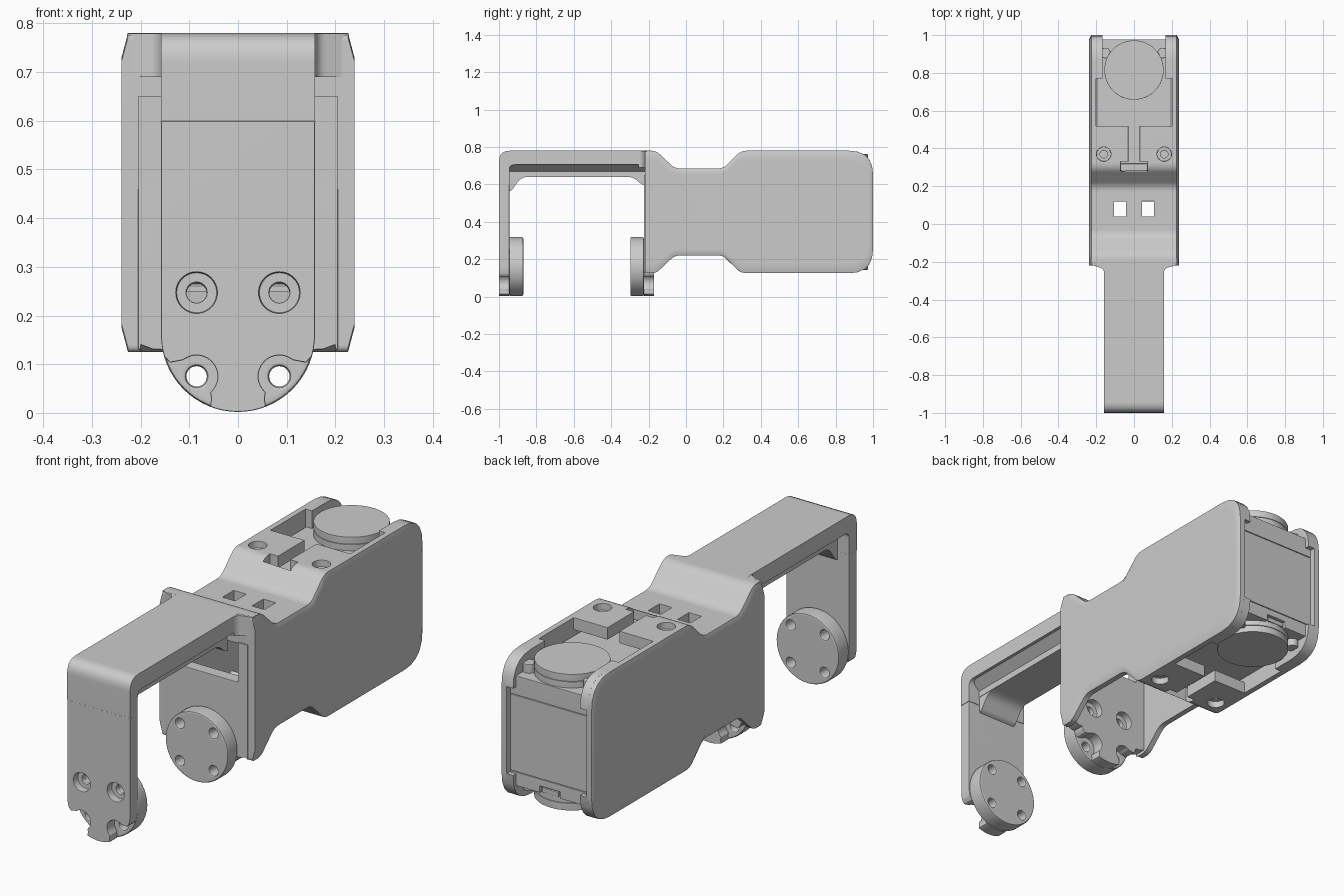
import bpy, bmesh
from math import pi, sin, cos
from mathutils import Vector

default = bpy.data.objects.get("Cube")
if default:
    bpy.data.objects.remove(default, do_unlink=True)


def place(axis, p, q, a):
    return {"x": (a, p, q), "y": (p, a, q), "z": (p, q, a)}[axis]


def prism(name, pts, axis, lo, hi, taper=None):
    """Extrude a 2D profile along an axis; taper maps the profile at the far end."""
    bm = bmesh.new()
    far = [taper(*p) for p in pts] if taper else pts
    a = [bm.verts.new(place(axis, p[0], p[1], lo)) for p in pts]
    b = [bm.verts.new(place(axis, p[0], p[1], hi)) for p in far]
    bm.faces.new(a)
    bm.faces.new(b)
    n = len(pts)
    for i in range(n):
        j = (i + 1) % n
        bm.faces.new((a[i], a[j], b[j], b[i]))
    bmesh.ops.recalc_face_normals(bm, faces=bm.faces)
    me = bpy.data.meshes.new(name)
    bm.to_mesh(me)
    bm.free()
    ob = bpy.data.objects.new(name, me)
    bpy.context.collection.objects.link(ob)
    return ob


def rounded(corners, steps=5):
    """Corners are (u, v, setback); each is replaced by a smooth arc."""
    out = []
    for i, (u, v, r) in enumerate(corners):
        c = Vector((u, v))
        if not r:
            out.append((u, v))
            continue
        a = c + (Vector(corners[i - 1][:2]) - c).normalized() * r
        b = c + (Vector(corners[(i + 1) % len(corners)][:2]) - c).normalized() * r
        for k in range(steps + 1):
            t = k / steps
            p = a * (1 - t) ** 2 + c * 2 * t * (1 - t) + b * t * t
            out.append((p.x, p.y))
    return out


def arc(u, v, r, start=0, end=2 * pi, n=40):
    return [(u + r * cos(start + (end - start) * k / n),
             v + r * sin(start + (end - start) * k / n)) for k in range(n)]


def box(name, x0, x1, y0, y1, z0, z1):
    return prism(name, [(x0, y0), (x1, y0), (x1, y1), (x0, y1)], "z", z0, z1)


def cyl(name, axis, u, v, r, lo, hi, n=40):
    return prism(name, arc(u, v, r, n=n), axis, lo, hi)


def finish(ob, cutters=(), joins=(), bevel=0.006):
    """Join, cut and soften a part, then shade it."""
    for op, others in (("UNION", joins), ("DIFFERENCE", cutters)):
        for other in others:
            other.hide_render = True
            m = ob.modifiers.new(op, "BOOLEAN")
            m.operation, m.object, m.solver = op, other, "EXACT"
    if bevel:
        m = ob.modifiers.new("Soften", "BEVEL")
        m.width, m.segments, m.limit_method, m.angle_limit = bevel, 2, "ANGLE", 0.7
    dg = bpy.context.evaluated_depsgraph_get()
    ob.data = bpy.data.meshes.new_from_object(ob.evaluated_get(dg))
    ob.modifiers.clear()
    for other in (*cutters, *joins):
        bpy.data.objects.remove(other, do_unlink=True)
    bpy.ops.object.select_all(action="DESELECT")
    ob.select_set(True)
    bpy.context.view_layer.objects.active = ob
    bpy.ops.object.shade_smooth_by_angle(angle=0.6)
    ob.modifiers.new("Flat faces", "WEIGHTED_NORMAL").keep_sharp = True


HX, HUB, R = 0.085, 0.16, 0.158
SIDES = (-1, 1)


def tab_profile(top):
    return [(-R, top)] + arc(0, HUB, R, pi, 2 * pi) + [(R, HUB), (R, top)]


def tab_cutters(outer, inner):
    """Counterbored upper holes and open scallops round the lower holes."""
    cuts = []
    depth = inner - outer
    lo, hi = sorted((outer - depth * 0.2, outer + depth * 0.6))
    a, b = sorted((outer - depth * 0.2, inner + depth * 0.2))
    scallop = [(0.06, 0.06), (0.055, 0.03), (0.065, -0.05), (0.2, -0.05),
               (0.2, 0.14), (0.16, 0.125), (0.14, 0.103), (0.105, 0.11)]
    for s in SIDES:
        cuts.append(cyl("bore", "y", s * HX, 0.247, 0.042, lo, hi))
        cuts.append(cyl("hole", "y", s * HX, 0.247, 0.021, a, b, 24))
        cuts.append(cyl("scallop", "y", s * HX, HUB - HX, 0.043, a, b))
        cuts.append(prism("scallop_mouth", [(s * u, v) for u, v in scallop], "y", a, b))
    return cuts


def hub(name, lo, hi):
    holes = [cyl("hole", "y", s * HX, HUB + t * HX, 0.021, lo - 0.02, hi + 0.02, 24)
             for s in SIDES for t in SIDES]
    finish(cyl(name, "y", 0, HUB, R, lo, hi, 64), holes, bevel=0.01)


# Front arm, rounded elbow and top bar
finish(prism("front_arm", tab_profile(0.6), "y", -1, -0.945), tab_cutters(-1, -0.945), bevel=0.004)
elbow = rounded([(-1, 0.6, 0), (-0.945, 0.6, 0), (-0.945, 0.705, 0.03),
                 (-0.19, 0.705, 0), (-0.19, 0.78, 0), (-1, 0.78, 0.06)])
finish(prism("top_bar", elbow, "x", -R, R), bevel=0)

# Stiffening rib under the bar with a gusset at each end
spine = [(-0.15, 0.71), (-0.1, 0.67), (-0.1, 0.64), (0.1, 0.64), (0.1, 0.67), (0.15, 0.71)]
finish(prism("bar_rib", spine, "y", -0.95, -0.21), bevel=0)
gusset = rounded([(-0.95, 0.7, 0), (-0.95, 0.56, 0), (-0.93, 0.57, 0.01), (-0.88, 0.641, 0.04),
                  (-0.28, 0.641, 0.04), (-0.24, 0.6, 0.02), (-0.21, 0.59, 0), (-0.21, 0.7, 0)])
finish(prism("rib_gusset", gusset, "x", -0.098, 0.098), bevel=0)

# Flared joint between bar and body
flare = rounded([(-R, -0.255, 0), (-0.165, -0.235, 0.015), (-0.228, -0.215, 0), (-0.228, -0.18, 0),
                 (0.228, -0.18, 0), (0.228, -0.215, 0), (0.165, -0.235, 0.015), (R, -0.255, 0)])
finish(prism("bar_flare", flare, "z", 0.69, 0.779), bevel=0)

hub("front_hub", -0.945, -0.87)
hub("rear_hub", -0.298, -0.225)

# Bracket plate on the front of the body, open above
web = box("web", -0.205, 0.205, -0.225, -0.17, 0.13, 0.47)
finish(prism("front_plate", tab_profile(0.4), "y", -0.225, -0.17),
       tab_cutters(-0.17, -0.225), [web], bevel=0.004)
finish(box("front_header", -0.205, 0.205, -0.22, -0.17, 0.64, 0.74))
for s in SIDES:
    x0, x1 = sorted((s * R, s * 0.205))
    finish(box("front_post", x0, x1, -0.225, -0.17, 0.46, 0.65), bevel=0)

# Side walls with waist, tapered toward the outside
side = rounded([(-0.22, 0.125, 0.015), (-0.16, 0.125, 0.025), (-0.06, 0.22, 0.03), (0.2, 0.22, 0.03),
                (0.295, 0.125, 0.03), (1, 0.125, 0.13), (1, 0.78, 0.13), (0.295, 0.78, 0.03),
                (0.2, 0.685, 0.03), (-0.06, 0.685, 0.03), (-0.16, 0.78, 0.03), (-0.22, 0.78, 0.015)])
lips = {"upper": rounded([(0.77, 0.65, 0), (1, 0.65, 0), (1, 0.78, 0.129), (0.77, 0.78, 0)]),
        "lower": rounded([(0.77, 0.255, 0), (0.77, 0.125, 0), (1, 0.125, 0.129), (1, 0.255, 0)])}
for s, label in ((1, "left"), (-1, "right")):
    finish(prism(label + "_wall", side, "x", s * 0.2, s * 0.226), bevel=0)
    finish(prism(label + "_wall_face", side, "x", s * 0.226, s * 0.239,
                 lambda u, v: (-0.22 + (u + 0.22) * 0.98, 0.4525 + (v - 0.4525) * 0.85)), bevel=0)
    for level, shape in lips.items():
        finish(prism(f"{label}_{level}_lip", shape, "x", s * 0.168, s * 0.205), bevel=0)

# Roof and floor: bent sheets with windows, slots and screw bores
roof = rounded([(-0.22, 0.78, 0), (-0.16, 0.78, 0.03), (-0.06, 0.685, 0.03), (0.2, 0.685, 0.03),
                (0.295, 0.78, 0.03), (0.52, 0.78, 0), (0.52, 0.725, 0), (0.31, 0.725, 0.03),
                (0.215, 0.635, 0.03), (-0.08, 0.635, 0.03), (-0.18, 0.725, 0.03), (-0.22, 0.725, 0)])
floor = rounded([(0.19, 0.225, 0), (0.295, 0.125, 0.03), (0.52, 0.125, 0),
                 (0.52, 0.18, 0), (0.31, 0.18, 0.03), (0.24, 0.25, 0)])
for name, shape, z0, z1, bore0, bore1 in (("roof", roof, 0.6, 0.85, 0.75, 0.85),
                                          ("floor", floor, 0.05, 0.3, 0.05, 0.155)):
    cuts = [box("slot", -0.03, 0.03, 0.32, 0.6, z0, z1), box("notch", -0.07, 0.07, 0.275, 0.33, z0, z1)]
    for s in SIDES:
        x0, x1 = sorted((s * 0.043, s * 0.105))
        if name == "roof":
            cuts.append(box("window", x0, x1, 0.04, 0.12, z0, z1))
        cuts.append(cyl("bore", "z", s * 0.16, 0.37, 0.038, bore0, bore1, 32))
        cuts.append(cyl("hole", "z", s * 0.16, 0.37, 0.02, z0, z1, 24))
    finish(prism(name, shape, "x", -0.202, 0.202), cuts, bevel=0.003)
finish(box("latch_bar", -0.07, 0.07, 0.28, 0.32, 0.665, 0.72))

# Motor: stacked casing, end horns and screws
for name, z0, z1 in (("motor_base", 0.2, 0.262), ("motor_case", 0.264, 0.61), ("motor_lid", 0.612, 0.7)):
    cuts = [box("port", -0.05, 0.05, 0.96, 1.02, 0.15, 0.23)] if name == "motor_base" else []
    finish(box(name, -0.198, 0.198, 0.3, 0.978, z0, z1), cuts, bevel=0.003)
finish(box("motor_port", -0.042, 0.042, 0.94, 0.974, 0.202, 0.224), bevel=0.003)
for name, z0, z1 in (("top_horn", 0.69, 0.728), ("top_horn_cap", 0.729, 0.762),
                     ("bottom_horn", 0.177, 0.21), ("bottom_horn_cap", 0.143, 0.176)):
    finish(cyl(name, "z", 0, 0.815, 0.157, z0, z1, 64), bevel=0.002)
for s in SIDES:
    for z0, z1 in ((0.69, 0.74), (0.165, 0.21)):
        finish(cyl("motor_screw", "z", s * 0.152, 0.905, 0.028, z0, z1, 24), bevel=0.004)
